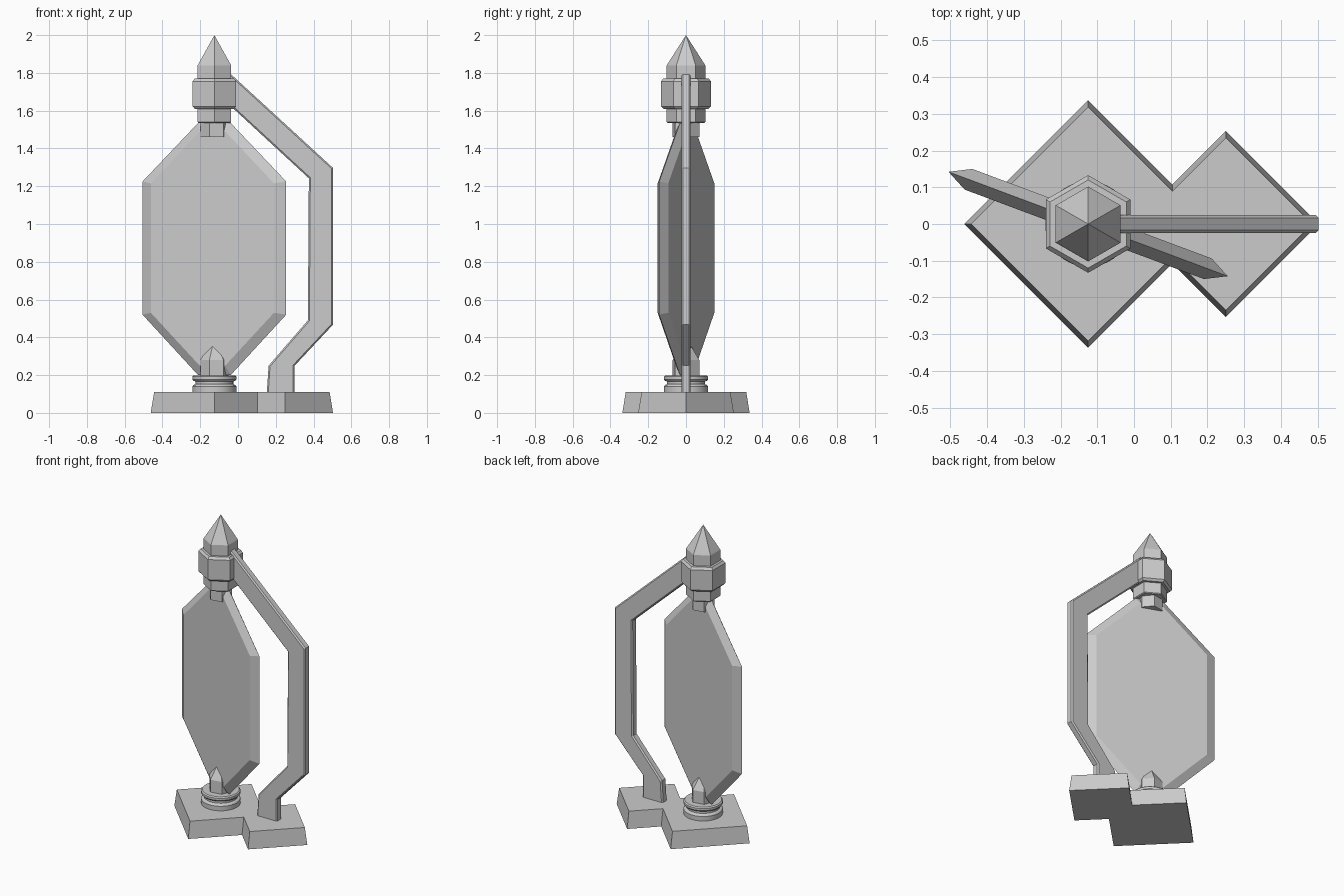
import bpy, bmesh
from math import sin, cos, pi, radians

if "Cube" in bpy.data.objects:
    bpy.data.objects.remove(bpy.data.objects["Cube"])

AXIS_X = -0.125
TURN = radians(-20.5)          # the panel is swivelled about its axle


def finish(name, bm, smooth=False):
    bmesh.ops.recalc_face_normals(bm, faces=bm.faces)
    me = bpy.data.meshes.new(name)
    bm.to_mesh(me)
    bm.free()
    ob = bpy.data.objects.new(name, me)
    bpy.context.collection.objects.link(ob)
    if smooth:
        bpy.ops.object.select_all(action='DESELECT')
        bpy.context.view_layer.objects.active = ob
        ob.select_set(True)
        bpy.ops.object.shade_smooth_by_angle(angle=radians(30))
    return ob


def bridge(bm, a, b):
    n = len(a)
    for i in range(n):
        bm.faces.new((a[i], a[(i + 1) % n], b[(i + 1) % n], b[i]))


def lathe(name, profile, sides, turn=0.0, smooth=False):
    """Stack of n-sided rings (radius, z) about the axle; radius 0 makes a tip."""
    bm = bmesh.new()
    prev = None
    for r, z in profile:
        if r == 0:
            tip = bm.verts.new((AXIS_X, 0, z))
            for i in range(sides):
                bm.faces.new((prev[i], prev[(i + 1) % sides], tip))
            return finish(name, bm, smooth)
        ring = [bm.verts.new((AXIS_X + r * cos(turn + 2 * pi * i / sides),
                              r * sin(turn + 2 * pi * i / sides), z))
                for i in range(sides)]
        if prev:
            bridge(bm, prev, ring)
        else:
            bm.faces.new(ring)
        prev = ring
    bm.faces.new(prev)
    return finish(name, bm, smooth)


# Base: two overlapping diamonds with sloped sides
def base_outline(inset):
    big, small = 0.337 - inset, 0.253 - inset
    ny = (big + small - 0.375) / 2
    nx = AXIS_X + big - ny
    return [(AXIS_X - big, 0), (AXIS_X, -big), (nx, -ny), (0.25, -small),
            (0.25 + small, 0), (0.25, small), (nx, ny), (AXIS_X, big)]


bm = bmesh.new()
low = [bm.verts.new((x, y, 0)) for x, y in base_outline(0)]
top = [bm.verts.new((x, y, 0.11)) for x, y in base_outline(0.018)]
bridge(bm, low, top)
bm.faces.new(low)
bm.faces.new(top)
finish("base", bm)

# Round grooved pivot on the base
lathe("pivot", [(0.115, 0.0), (0.117, 0.14), (0.112, 0.147), (0.1, 0.152), (0.1, 0.166),
                (0.112, 0.171), (0.117, 0.178), (0.117, 0.192), (0.11, 0.199)],
      40, smooth=True)

# Hexagonal stubs gripping the panel
lathe("lower_stub", [(0.075, 0.19), (0.075, 0.28), (0, 0.4)], 6, TURN + pi / 2)
lathe("upper_stub", [(0.075, 1.46), (0.075, 1.55)], 6, TURN + pi / 2)

# Hexagonal cap: collar, wide band, neck and pointed tip
lathe("collar", [(0.098, 1.535), (0.103, 1.54), (0.103, 1.63)], 6, pi / 2)
lathe("band", [(0.12, 1.61), (0.133, 1.623), (0.133, 1.755), (0.12, 1.77)], 6, pi / 2)
lathe("tip", [(0.102, 1.75), (0.102, 1.84), (0.096, 1.85), (0, 2.0)], 6, pi / 2)


# Panel: knife-edged octagon
def octagon(half, tip, z0, z1, z2, z3):
    return [(-tip, z0), (tip, z0), (half, z1), (half, z2),
            (tip, z3), (-tip, z3), (-half, z2), (-half, z1)]


bm = bmesh.new()


def panel_loop(points, depth):
    return [bm.verts.new((AXIS_X + u * cos(TURN) - depth * sin(TURN),
                          u * sin(TURN) + depth * cos(TURN), z)) for u, z in points]


rim = panel_loop(octagon(0.406, 0.092, 0.2, 0.52, 1.225, 1.535), 0)
for depth in (-0.03, 0.03):
    face = panel_loop(octagon(0.348, 0.072, 0.25, 0.53, 1.215, 1.49), depth)
    bridge(bm, rim, face)
    bm.faces.new(face)
finish("panel", bm)

# Side arm: bent profile extruded and chamfered
arm = [(-0.045, 1.8), (0.503, 1.297), (0.503, 0.467), (0.3, 0.25), (0.3, 0.1),
       (0.152, 0.1), (0.162, 0.25), (0.37, 0.49), (0.375, 1.242), (-0.045, 1.63)]
bm = bmesh.new()
front = [bm.verts.new((x, -0.025, z)) for x, z in arm]
back = [bm.verts.new((x, 0.025, z)) for x, z in arm]
bridge(bm, front, back)
bm.faces.new(front)
bm.faces.new(back)
ob = finish("side_arm", bm)
bev = ob.modifiers.new("chamfer", 'BEVEL')
bev.width = 0.008
bev.segments = 1
bev.limit_method = 'ANGLE'
bev.angle_limit = radians(60)
